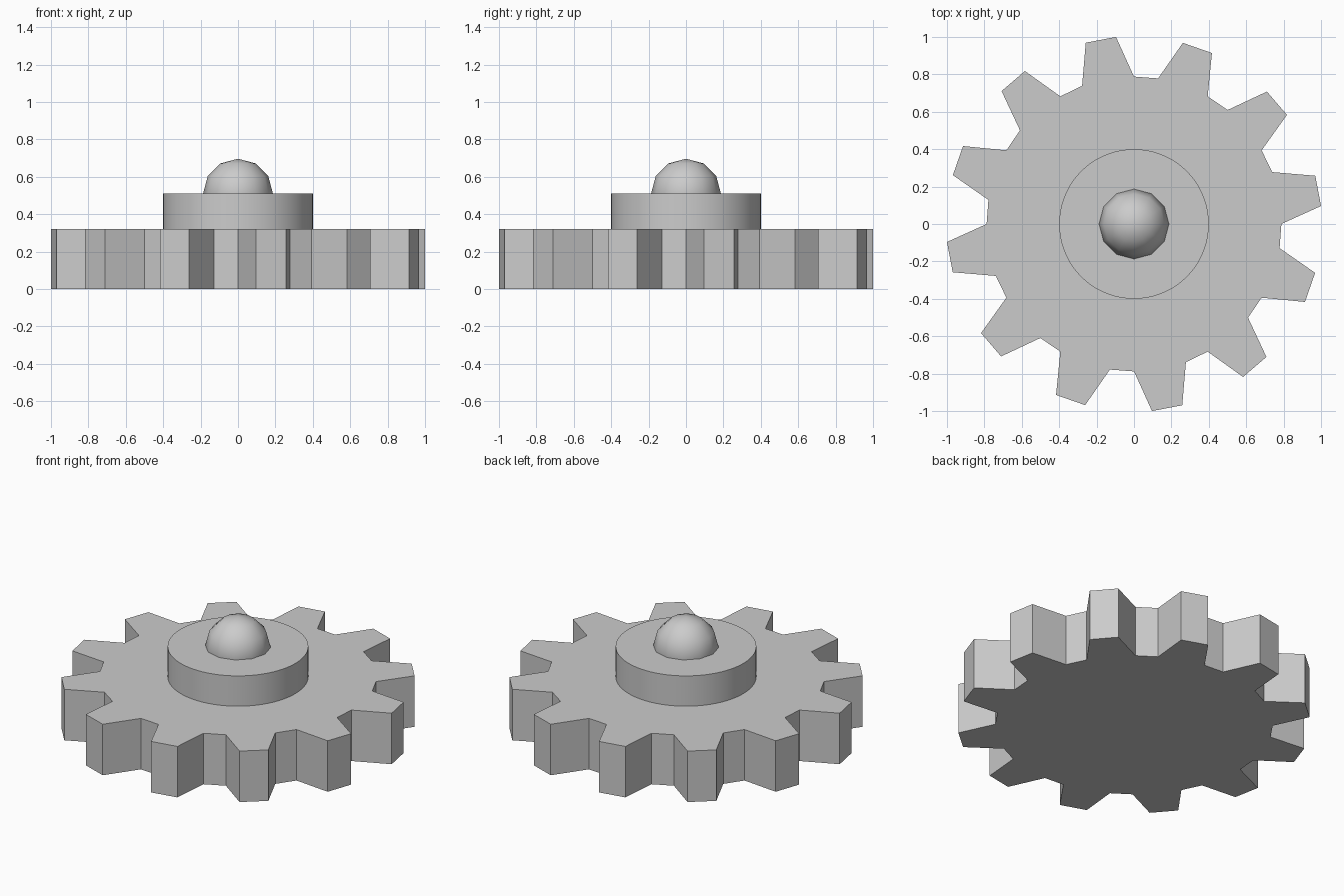
import bpy, bmesh
from math import radians, cos, sin

cube = bpy.data.objects.get("Cube")
if cube:
    bpy.data.objects.remove(cube, do_unlink=True)

# One plain grey for every part
grey = bpy.data.materials.new("plain_grey")
grey.use_nodes = True
GREY = (0.6, 0.6, 0.6, 1)
grey.diffuse_color = GREY
grey.node_tree.nodes["Principled BSDF"].inputs["Base Color"].default_value = GREY

TEETH = 12
THICK = 0.32
HUB_TOP = 0.51
BALL_R = 0.187


def add_part(name, bm, smooth=False):
    bmesh.ops.recalc_face_normals(bm, faces=bm.faces)
    mesh = bpy.data.meshes.new(name)
    bm.to_mesh(mesh)
    bm.free()
    mesh.materials.append(grey)
    obj = bpy.data.objects.new(name, mesh)
    bpy.context.collection.objects.link(obj)
    if smooth:
        bpy.ops.object.select_all(action="DESELECT")
        obj.select_set(True)
        bpy.context.view_layer.objects.active = obj
        bpy.ops.object.shade_smooth_by_angle(angle=radians(35))
    return obj


def prism(points, z0, z1):
    bm = bmesh.new()
    base = bm.faces.new([bm.verts.new((x, y, z0)) for x, y in points])
    top = bmesh.ops.extrude_face_region(bm, geom=[base])["geom"]
    verts = [v for v in top if isinstance(v, bmesh.types.BMVert)]
    bmesh.ops.translate(bm, verts=verts, vec=(0, 0, z1 - z0))
    return bm


# Toothed wheel: root, tip, tip, root for each tooth
tooth = [(0, 0.788), (5.5, 1.0046), (14.9, 1.003), (20.6, 0.789)]
outline = []
for i in range(TEETH):
    for deg, r in tooth:
        a = radians(deg + i * 360 / TEETH)
        outline.append((r * cos(a), r * sin(a)))
add_part("gear_wheel", prism(outline, 0, THICK))

# Round raised hub
ring = [(0.4 * cos(radians(a)), 0.4 * sin(radians(a))) for a in range(0, 360, 5)]
add_part("hub", prism(ring, THICK, HUB_TOP), smooth=True)

# Faceted dome in the middle of the hub
bm = bmesh.new()
bmesh.ops.create_uvsphere(bm, u_segments=12, v_segments=6, radius=BALL_R)
bmesh.ops.translate(bm, verts=bm.verts, vec=(0, 0, HUB_TOP))
add_part("dome", bm, smooth=True)
